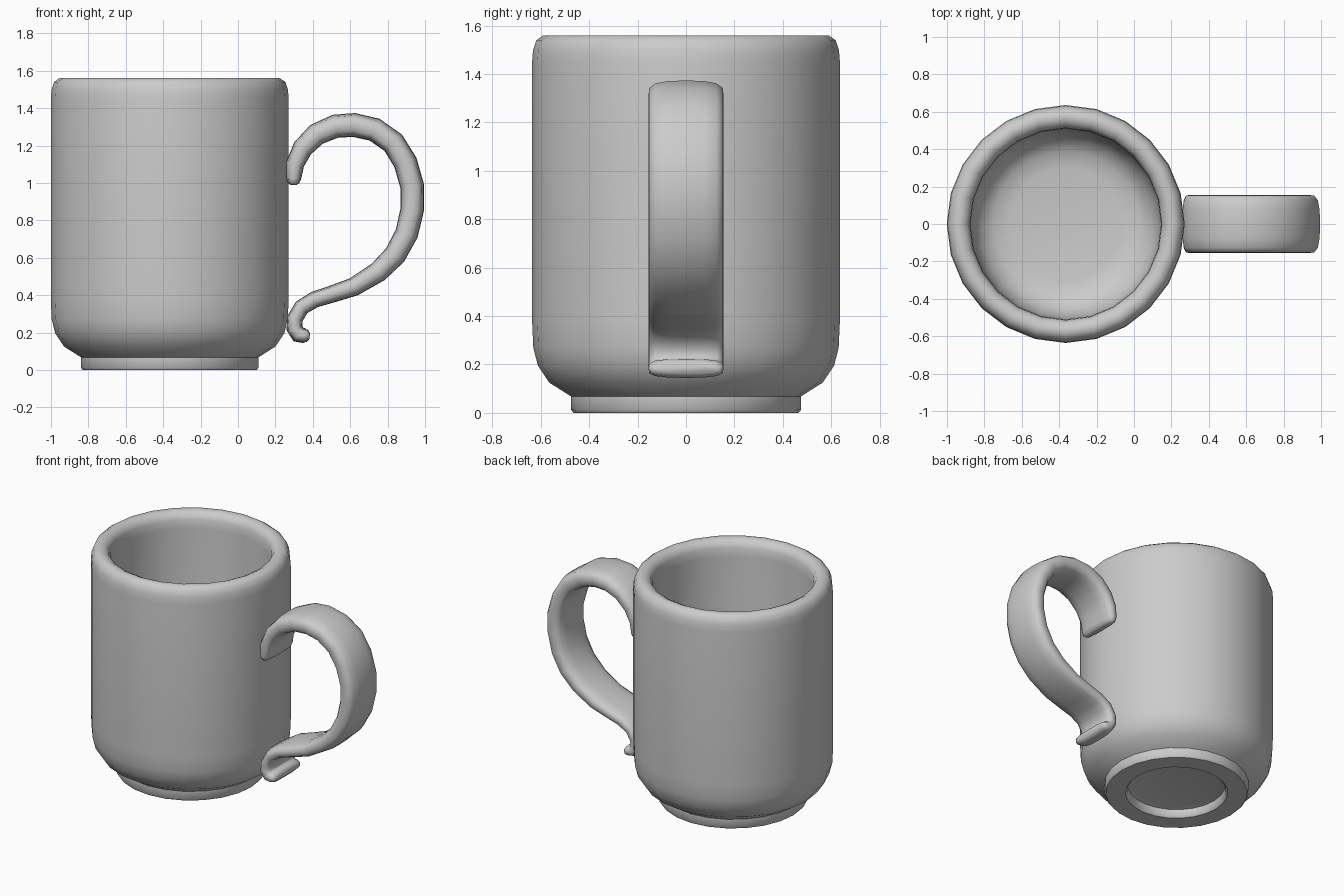
import bpy, bmesh, math
from mathutils import Vector

if "Cube" in bpy.data.objects:
    bpy.data.objects.remove(bpy.data.objects["Cube"])

CX, SIDES = -0.365, 24


def finish(name, bm, angle=45):
    bmesh.ops.recalc_face_normals(bm, faces=bm.faces[:])
    mesh = bpy.data.meshes.new(name)
    bm.to_mesh(mesh)
    bm.free()
    ob = bpy.data.objects.new(name, mesh)
    bpy.context.collection.objects.link(ob)
    bpy.ops.object.select_all(action='DESELECT')
    ob.select_set(True)
    bpy.context.view_layer.objects.active = ob
    bpy.ops.object.shade_smooth_by_angle(angle=math.radians(angle))
    return ob


def skin(bm, rings):
    """Bridge successive closed rings of points and cap both ends."""
    loops = [[bm.verts.new(p) for p in ring] for ring in rings]
    for a, b in zip(loops, loops[1:]):
        n = len(a)
        for i in range(n):
            j = (i + 1) % n
            bm.faces.new((a[i], a[j], b[j], b[i]))
    bm.faces.new(loops[0])
    bm.faces.new(loops[-1])


# Cup: one lathe profile from the underside recess, up the wall, over the lip, to the floor
profile = [(0.27, 0.065), (0.32, 0.055), (0.325, 0.012), (0.337, 0.0), (0.465, 0.0),
           (0.475, 0.012), (0.475, 0.068), (0.565, 0.125), (0.612, 0.195),
           (0.631, 0.27), (0.636, 0.38), (0.636, 1.45), (0.632, 1.50),
           (0.618, 1.54), (0.59, 1.56), (0.56, 1.56), (0.53, 1.545),
           (0.514, 1.51), (0.51, 1.45), (0.51, 0.40), (0.495, 0.29),
           (0.455, 0.21), (0.39, 0.165), (0.30, 0.15)]
bm = bmesh.new()
skin(bm, [[(CX + r * math.cos(math.tau * i / SIDES), r * math.sin(math.tau * i / SIDES), z)
           for i in range(SIDES)] for r, z in profile])
finish("cup", bm)

# Handle: wide rounded strap swept along a centre line (x, z, half thickness)
path = [(0.298, 1.025, 0.040), (0.305, 1.10, 0.049), (0.345, 1.185, 0.055),
        (0.42, 1.26, 0.060), (0.52, 1.303, 0.063), (0.62, 1.310, 0.064),
        (0.73, 1.285, 0.064), (0.83, 1.215, 0.064), (0.895, 1.11, 0.064),
        (0.932, 0.98, 0.064), (0.932, 0.86, 0.063), (0.902, 0.73, 0.062),
        (0.84, 0.615, 0.060), (0.75, 0.525, 0.056), (0.62, 0.445, 0.050),
        (0.50, 0.405, 0.046), (0.41, 0.377, 0.044), (0.34, 0.335, 0.043),
        (0.305, 0.275, 0.043), (0.302, 0.222, 0.044), (0.325, 0.188, 0.044),
        (0.352, 0.184, 0.040)]
half = [(1, 0), (0.98, 0.5), (0.82, 0.8), (0.5, 0.95)]
section = (half + [(0, 1)] + [(-a, b) for a, b in half[:0:-1]] + [(-1, 0)]
           + [(-a, -b) for a, b in half[1:]] + [(0, -1)] + [(a, -b) for a, b in half[:0:-1]])


def ring(centre, tangent, thick, width=0.155):
    normal = Vector((-tangent.z, 0, tangent.x))
    return [centre + Vector((0, a * width, 0)) + normal * (b * thick) for a, b in section]


pts = [Vector((x, 0, z)) for x, z, _ in path]
rings = []
for i, p in enumerate(pts):
    t = (pts[min(i + 1, len(pts) - 1)] - pts[max(i - 1, 0)]).normalized()
    h = path[i][2]
    if i == 0:
        rings.append(ring(p - t * h * 0.9, t, h * 0.4, 0.13))
        rings.append(ring(p - t * h * 0.6, t, h * 0.8, 0.148))
    rings.append(ring(p, t, h))
    if i == len(pts) - 1:
        rings.append(ring(p + t * h * 0.55, t, h * 0.75, 0.15))
        rings.append(ring(p + t * h * 0.8, t, h * 0.35, 0.135))
bm = bmesh.new()
skin(bm, rings)
finish("handle", bm, 60)
